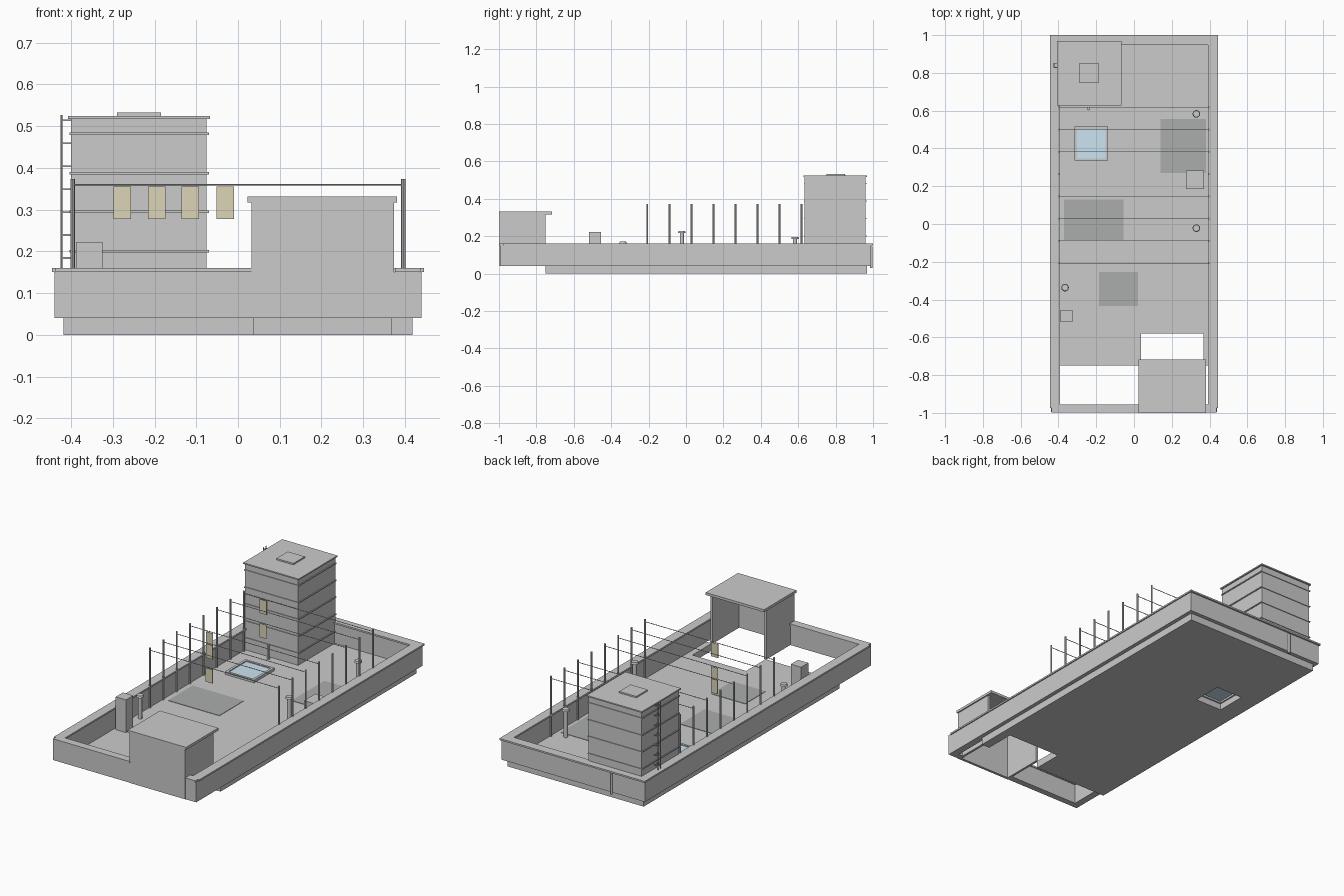
import bpy, math


def paint(obj, name, color):
    mat = bpy.data.materials.get(name) or bpy.data.materials.new(name)
    mat.diffuse_color = color
    obj.data.materials.append(mat)


def box(name, x0, x1, y0, y1, z0, z1):
    bpy.ops.mesh.primitive_cube_add(size=1, location=((x0 + x1) / 2, (y0 + y1) / 2, (z0 + z1) / 2))
    o = bpy.context.object
    o.name = name
    o.scale = (x1 - x0, y1 - y0, z1 - z0)
    bpy.ops.object.transform_apply(location=False, rotation=False, scale=True)
    return o


def cyl(name, x, y, z0, z1, r, sides=16, r2=None):
    bpy.ops.mesh.primitive_cone_add(vertices=sides, radius1=r, radius2=r if r2 is None else r2,
                                    depth=z1 - z0, location=(x, y, (z0 + z1) / 2))
    o = bpy.context.object
    o.name = name
    bpy.ops.object.shade_smooth_by_angle()
    return o


def rod(name, x0, x1, y, z, r):
    o = cyl(name, 0, 0, 0, x1 - x0, r, 8)
    o.rotation_euler = (0, math.pi / 2, 0)
    o.location = ((x0 + x1) / 2, y, z)
    return o


D = 0.04  # deck level

# Deck slab in pieces around the skylight hole and the stair notch
box("deck_left_front", -0.418, -0.145, -0.75, 0.34, 0, D)
box("deck_left_back", -0.418, -0.145, 0.51, 0.968, 0, D)
box("deck_left_edge", -0.418, -0.31, 0.34, 0.51, 0, D)
box("deck_right", -0.145, 0.418, -0.58, 0.968, 0, D)
box("deck_beside_stair", -0.145, 0.037, -0.75, -0.58, 0, D)
box("deck_stair_edge", 0.367, 0.418, -0.75, -0.58, 0, D)

# Parapet walls with overhanging coping
for s, side in ((-1, "left"), (1, "right")):
    box("parapet_" + side, *sorted((s * 0.40, s * 0.44)), -0.995, 0.99, D, 0.151)
    box("coping_" + side, *sorted((s * 0.393, s * 0.446)), -0.975, 1.0, 0.151, 0.16)
box("parapet_back", -0.40, 0.40, 0.955, 0.99, D, 0.151)
box("coping_back", -0.393, 0.393, 0.948, 1.0, 0.151, 0.16)
box("parapet_front_left", -0.40, 0.037, -0.995, -0.96, D, 0.151)
box("coping_front_left", -0.437, 0.034, -0.999, -0.955, 0.151, 0.16)
box("parapet_front_right", 0.367, 0.40, -0.995, -0.96, D, 0.151)
box("coping_front_right", 0.376, 0.437, -0.999, -0.955, 0.151, 0.16)

# Stair house, open at the back and below
box("stair_house_front", 0.032, 0.374, -0.997, -0.982, D, 0.317)
box("stair_house_left", 0.032, 0.045, -0.982, -0.75, D, 0.317)
box("stair_house_right", 0.361, 0.374, -0.982, -0.75, D, 0.317)
box("stair_house_roof", 0.023, 0.381, -1.0, -0.717, 0.317, 0.331)

# Tower with bands, roof and hatch
box("tower", -0.40, -0.075, 0.634, 0.96, D, 0.517)
for z in (0.107, 0.20, 0.295, 0.387, 0.482):
    box("tower_band", -0.404, -0.07, 0.63, 0.964, z - 0.003, z + 0.003)
box("tower_roof", -0.407, -0.067, 0.627, 0.968, 0.517, 0.524)
box("roof_hatch", -0.29, -0.185, 0.75, 0.85, 0.524, 0.532)

# Ladder on the tower's left side
for y in (0.829, 0.851):
    cyl("ladder_rail", -0.423, y, 0.16, 0.527, 0.0025, 8)
for i in range(7):
    z = 0.184 + i * 0.055
    box("ladder_rung", -0.425, -0.421, 0.829, 0.851, z - 0.002, z + 0.002)
    for y in (0.829, 0.851):
        box("ladder_bracket", -0.423, -0.399, y - 0.002, y + 0.002, z - 0.002, z + 0.002)

# Drying posts and lines, with hanging sheets
sheets = {0: -0.031, 2: -0.195, 3: -0.277, 5: -0.114, 7: -0.277}
for i in range(8):
    y = -0.207 + i * 0.1178
    for x in (-0.396, 0.396):
        cyl("line_post", x, y, D, 0.373, 0.005, 8)
    if i != 4:
        rod("drying_line", -0.396, 0.396, y, 0.36, 0.0018)
    if i in sheets:
        x = sheets[i]
        o = box("hanging_sheet", x - 0.021, x + 0.021, y - 0.0015, y + 0.0015, 0.278, 0.355)
        paint(o, "cloth", (0.72, 0.66, 0.48, 1))

# Skylight frame and glass
for x0, x1, y0, y1 in ((-0.316, -0.302, 0.336, 0.516), (-0.151, -0.137, 0.336, 0.516),
                       (-0.302, -0.151, 0.336, 0.348), (-0.302, -0.151, 0.504, 0.516)):
    box("skylight_frame", x0, x1, y0, y1, D - 0.005, 0.055)
paint(box("skylight_glass", -0.302, -0.151, 0.348, 0.504, 0.045, 0.05), "glass", (0.6, 0.78, 0.88, 1))

# Repair patches on the deck
for x0, x1, y0, y1 in ((-0.37, -0.055, -0.085, 0.13), (-0.185, 0.022, -0.435, -0.255),
                       (0.14, 0.38, 0.27, 0.556)):
    paint(box("deck_patch", x0, x1, y0, y1, D - 0.002, D + 0.002), "patch", (0.4, 0.42, 0.41, 1))

# Vents, equipment boxes and pipes
for x, y, top in ((0.33, 0.583, 0.197), (0.33, -0.022, 0.228), (-0.365, -0.337, 0.171)):
    cyl("vent_stem", x, y, D, top - 0.008, 0.011)
    cyl("vent_cap", x, y, top - 0.011, top, 0.02, 16, 0.017)
box("chimney_box", -0.388, -0.325, -0.518, -0.455, D, 0.222)
box("equipment_box", 0.275, 0.37, 0.185, 0.284, D, 0.11)
cyl("vent_pipe", -0.24, 0.61, D, 0.12, 0.008, 12)
cyl("back_downpipe", -0.235, 0.991, 0.03, 0.145, 0.007, 12)
